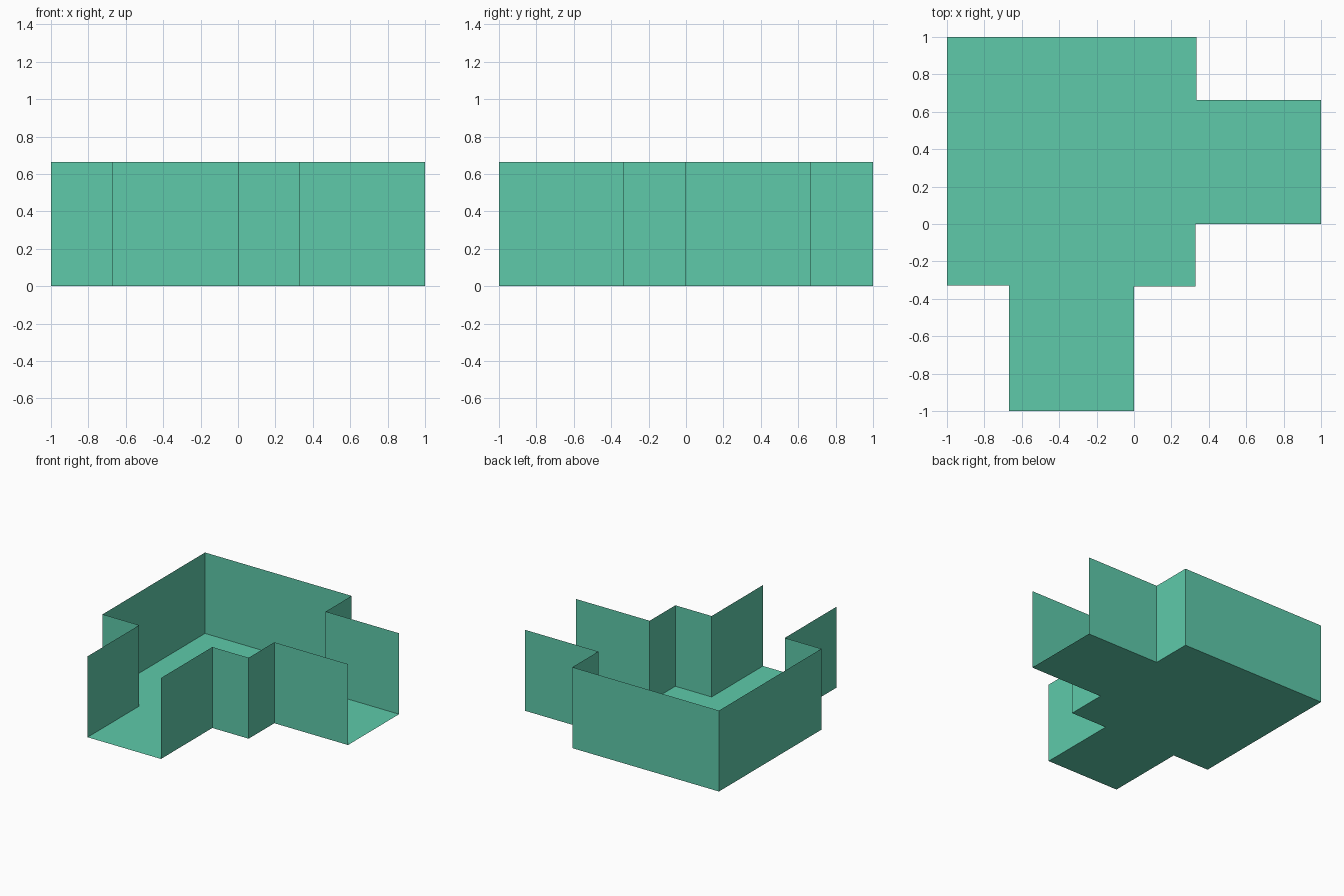
import bpy, bmesh

if "Cube" in bpy.data.objects:
    bpy.data.objects.remove(bpy.data.objects["Cube"])

HEIGHT = 0.665

mat = bpy.data.materials.new("green")
mat.diffuse_color = (0.112, 0.59, 0.402, 1)
mat.use_nodes = True
mat.node_tree.nodes["Principled BSDF"].inputs["Base Color"].default_value = mat.diffuse_color

# Plan outline, split at the two open doorways (front and right)
corner_path = [(0, -1), (0, -0.333), (0.33, -0.333), (0.33, 0), (1, 0)]
outer_path = [(1, 0.663), (0.333, 0.663), (0.333, 1), (-1, 1),
              (-1, -0.33), (-0.667, -0.33), (-0.667, -1)]


def finish(bm, name):
    mesh = bpy.data.meshes.new(name)
    bm.to_mesh(mesh)
    bm.free()
    obj = bpy.data.objects.new(name, mesh)
    mesh.materials.append(mat)
    bpy.context.collection.objects.link(obj)


def make_wall(name, path):
    """Raise an open plan path into a single-sheet wall."""
    bm = bmesh.new()
    low = [bm.verts.new((x, y, 0)) for x, y in path]
    high = [bm.verts.new((x, y, HEIGHT)) for x, y in path]
    for i in range(len(path) - 1):
        bm.faces.new((low[i], low[i + 1], high[i + 1], high[i]))
    finish(bm, name)


# Floor sheet
bm = bmesh.new()
bm.faces.new([bm.verts.new((x, y, 0)) for x, y in corner_path + outer_path])
finish(bm, "floor")

# Stepped corner wall between the doorways, and the wall around the back
make_wall("corner_wall", corner_path)
make_wall("outer_wall", outer_path)
